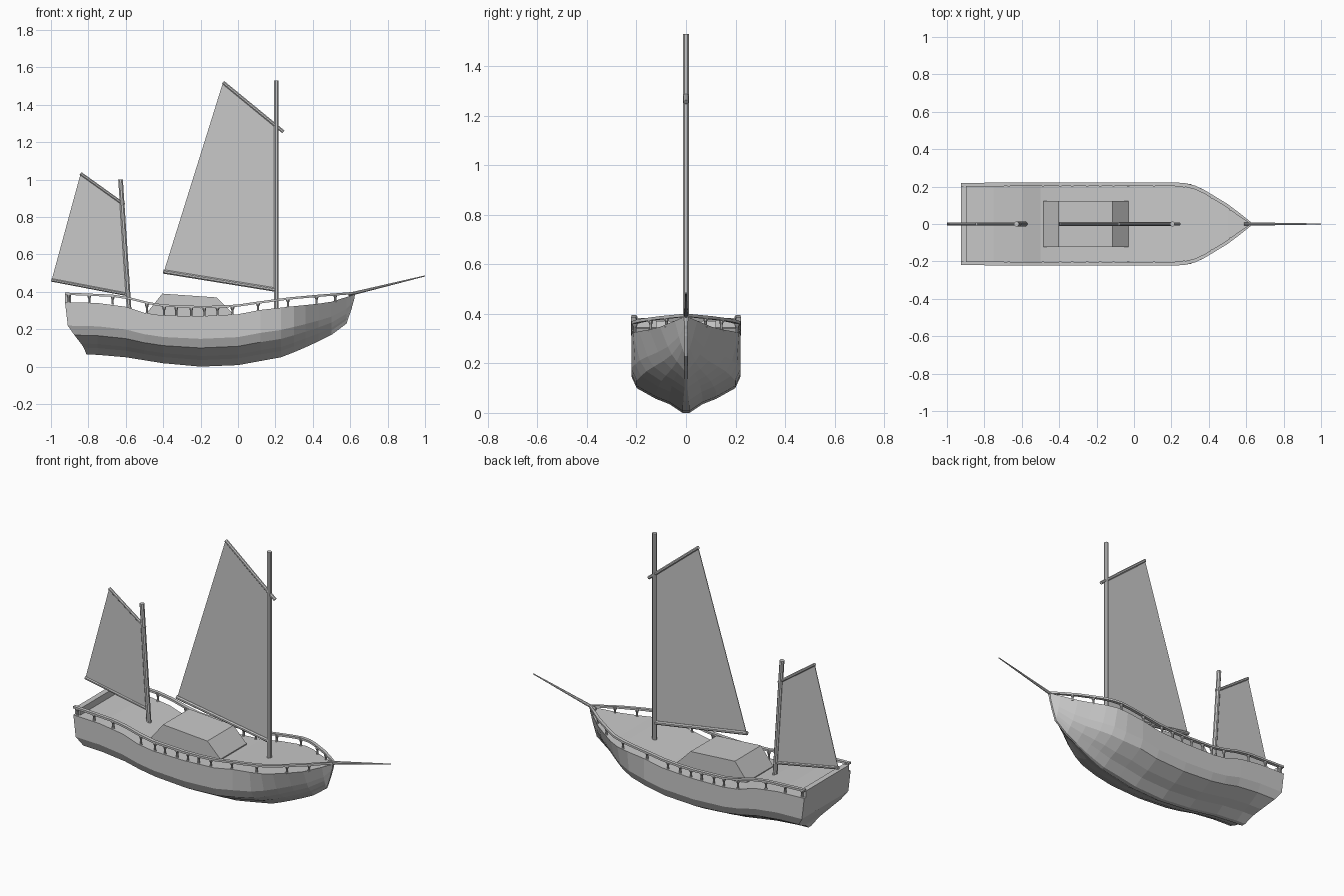
import bpy, math
from mathutils import Vector

if "Cube" in bpy.data.objects:
    bpy.data.objects.remove(bpy.data.objects["Cube"])

grey = bpy.data.materials.new("plain_grey")
grey.diffuse_color = (0.58, 0.58, 0.58, 1)
grey.use_nodes = True
grey.node_tree.nodes["Principled BSDF"].inputs["Base Color"].default_value = grey.diffuse_color


def make(name, verts, faces):
    me = bpy.data.meshes.new(name)
    me.from_pydata([tuple(v) for v in verts], [], faces)
    me.materials.append(grey)
    ob = bpy.data.objects.new(name, me)
    bpy.context.collection.objects.link(ob)
    # consistent outward normals
    import bmesh
    bm = bmesh.new()
    bm.from_mesh(me)
    bmesh.ops.recalc_face_normals(bm, faces=bm.faces)
    bm.to_mesh(me)
    bm.free()
    return ob


def interp(table, x):
    if x <= table[0][0]:
        return table[0][1]
    for (x0, a), (x1, b) in zip(table, table[1:]):
        if x <= x1:
            return a + (b - a) * (x - x0) / (x1 - x0)
    return table[-1][1]


def lathe(name, p0, p1, rings, n=8):
    """Round bar from p0 to p1; rings = (fraction along, radius)."""
    p0, p1 = Vector(p0), Vector(p1)
    d = (p1 - p0).normalized()
    u = Vector((0, 1, 0))
    w = d.cross(u).normalized()
    verts, faces = [], []
    for t, r in rings:
        for k in range(n):
            a = 2 * math.pi * (k + 0.5) / n
            verts.append(p0.lerp(p1, t) + r * (math.cos(a) * u + math.sin(a) * w))
    for i in range(len(rings) - 1):
        for k in range(n):
            j = (k + 1) % n
            faces.append((i * n + k, i * n + j, i * n + n + j, i * n + n + k))
    faces.append(tuple(range(n)))
    faces.append(tuple(range(len(verts) - n, len(verts))))
    return make(name, verts, faces)


def spar(name, p0, p1, r0, r1=None, n=8):
    return lathe(name, (p0[0], 0, p0[1]), (p1[0], 0, p1[1]),
                 [(0, r0), (1, r0 if r1 is None else r1)], n)


def prism(name, profile, half):
    """Side-view (x, z) outline extruded to +-half in y."""
    n = len(profile)
    verts = [(x, s * half, z) for s in (-1, 1) for x, z in profile]
    faces = [tuple(range(n)), tuple(range(n, 2 * n))]
    faces += [(i, (i + 1) % n, n + (i + 1) % n, n + i) for i in range(n)]
    return make(name, verts, faces)


# Lines of the hull along x
sheer = [(-.925, .345), (-.75, .34), (-.66, .335), (-.6, .32), (-.5, .287), (-.4, .273),
         (-.2, .27), (0, .28), (.12, .303), (.27, .32), (.42, .335), (.52, .35), (.625, .388)]
keel = [(-.81, .065), (-.75, .063), (-.6, .05), (-.4, .018), (-.2, 0), (0, .008), (.23, .05),
        (.3, .077), (.4, .12), (.5, .17), (.58, .23), (.61, .31)]
beam = [(-.925, .217), (-.6, .221), (.23, .221), (.3, .214), (.36, .19), (.5, .105), (.58, .045), (.62, .008)]
rail_z = [(-.92, .39), (-.67, .379), (-.58, .365), (-.49, .342), (-.4, .326), (-.2, .318),
          (-.03, .322), (.107, .342), (.27, .364), (.42, .378), (.625, .394)]

# Hull: lofted sections, (width fraction, height fraction), fading to a V at the bow
section = [(.06, 0), (.3, .13), (.55, .21), (.9, .37), (1, .55), (1, 1)]
stern_x = [-.81, -.825, -.84, -.875, -.91, -.925]
stem_x = [.608, .61, .612, .615, .62, .626]
xs = [None, -.75, -.6, -.5, -.4, -.2, 0, .12, .23, .3, .36, .43, .5, .58, None]
m = len(section)
verts, faces = [], []
for s, x in enumerate(xs):
    first, last = s == 0, s == len(xs) - 1
    xk = x if x is not None else (-.81 if first else .61)
    xt = x if x is not None else (-.925 if first else .625)
    zk, zt = interp(keel, xk), interp(sheer, xt)
    hw = interp(beam, xt)
    b = min(1, max(0, (xk - .15) / .42))
    for side in (-1, 1):
        for i, (w, h) in enumerate(section):
            px = x if x is not None else (stern_x[i] if first else stem_x[i])
            width = hw * ((1 - b) * w + b * h ** .75)
            verts.append((px, side * max(width, .006), zk + (zt - zk) * h))
for s in range(len(xs) - 1):
    a, c = s * 2 * m, (s + 1) * 2 * m
    for i in range(m - 1):
        for o in (0, m):
            faces.append((a + o + i, a + o + i + 1, c + o + i + 1, c + o + i))
    faces.append((a, a + m, c + m, c))                                  # keel
    faces.append((a + m - 1, a + 2 * m - 1, c + 2 * m - 1, c + m - 1))  # deck
for a in (0, (len(xs) - 1) * 2 * m):                                    # transom and stem
    for i in range(m - 1):
        faces.append((a + i, a + i + 1, a + m + i + 1, a + m + i))
make("hull", verts, faces)

# Raised stern board
ob = prism("stern_board", [(-.925, .335), (-.925, .383), (-.893, .383), (-.893, .335)], .2)

# Rails on both sides, with small turned posts below
rail_x = [-.925, -.75, -.67, -.58, -.49, -.4, -.3, -.2, -.1, 0, .107, .2, .27, .33, .38, .44, .5, .56, .625]
post_x = [-.905, -.795, -.67, -.487, -.395, -.33, -.25, -.18, -.11, -.03, .107, .267, .42, .52]
for side, label in ((-1, "right"), (1, "left")):
    verts, faces = [], []
    for x in rail_x:
        y, z = interp(beam, x) - .008, interp(rail_z, x)
        for dy, dz in ((-.01, -.006), (.01, -.006), (.01, .006), (-.01, .006)):
            verts.append((x, side * max(0, y + dy), z + dz))
    for i in range(len(rail_x) - 1):
        for k in range(4):
            j = (k + 1) % 4
            faces.append((4 * i + k, 4 * i + j, 4 * i + 4 + j, 4 * i + 4 + k))
    faces += [(0, 1, 2, 3), tuple(range(len(verts) - 4, len(verts)))]
    make("rail_" + label, verts, faces)
    for n, x in enumerate(post_x):
        y = side * (interp(beam, x) - .011)
        lathe(f"rail_post_{label}_{n}", (x, y, interp(sheer, x) - .004), (x, y, interp(rail_z, x)),
              [(0, .009), (.15, .006), (.55, .006), (.8, .011), (1, .011)])

# Cabin
prism("cabin", [(-.485, .26), (-.485, .29), (-.405, .39), (-.115, .37), (-.03, .285), (-.03, .26)], .122)

# Main mast, sail and spars
spar("main_mast", (.205, .29), (.205, 1.53), .0135)
prism("main_sail", [(-.397, .505), (-.08, 1.52), (.2, 1.288), (.2, .405)], .002)
spar("main_boom", (-.4, .508), (.205, .41), .0115)
spar("main_gaff", (-.08, 1.52), (.243, 1.255), .01)

# Mizzen mast, sail and spars
spar("mizzen_mast", (-.582, .3), (-.628, 1.0), .0135)
prism("mizzen_sail", [(-.997, .46), (-.842, 1.03), (-.615, .877), (-.587, .382)], .002)
spar("mizzen_boom", (-.998, .463), (-.585, .384), .009)
spar("mizzen_gaff", (-.842, 1.033), (-.607, .865), .009)

# Bowsprit
spar("bowsprit", (.59, .385), (1.0, .485), .01, .003)
